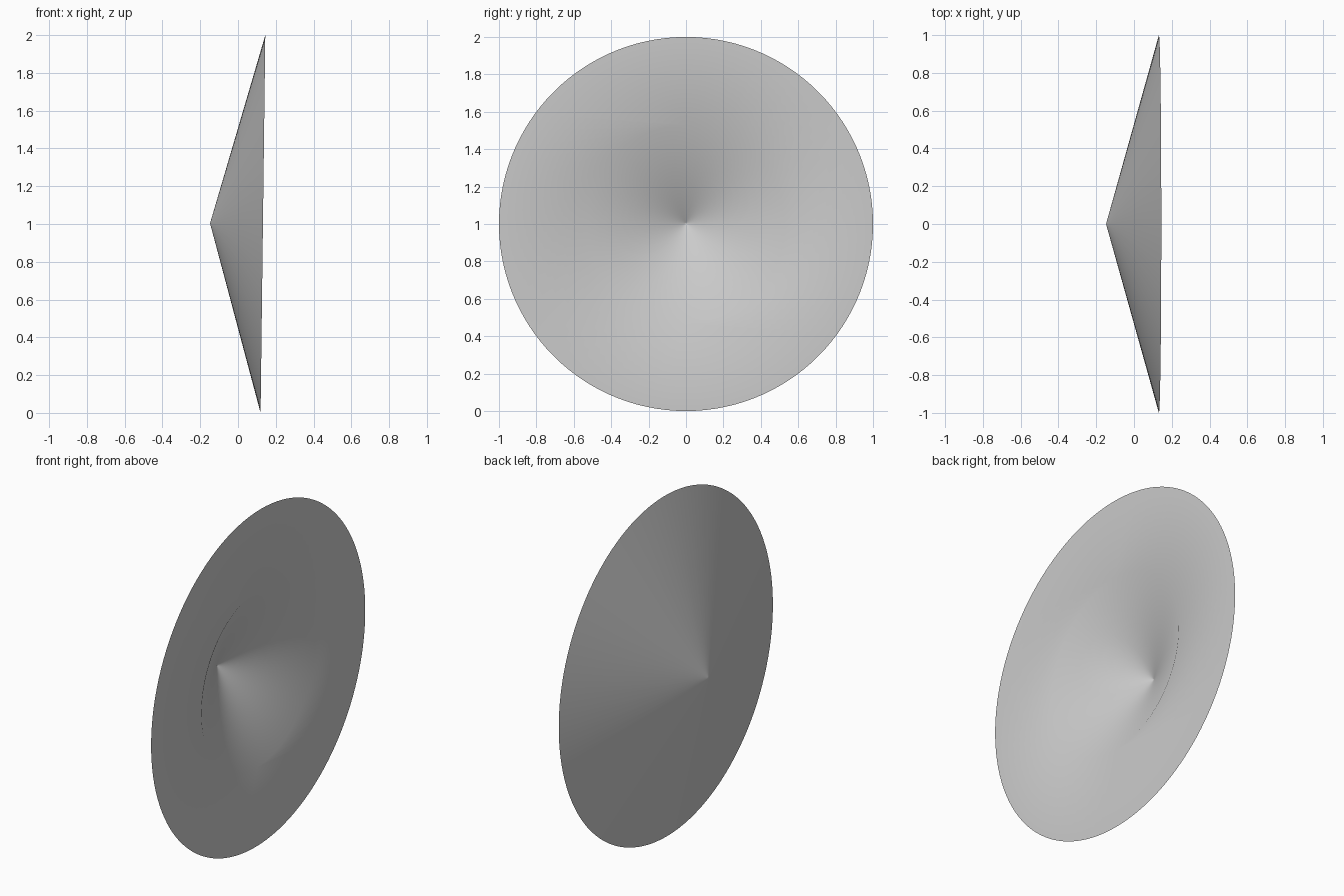
import bpy, bmesh
from math import sin, cos, tau, radians
from mathutils import Matrix

cube = bpy.data.objects.get("Cube")
if cube:
    bpy.data.objects.remove(cube)

N = 120              # sides of every circle
LIP = 0.53           # radius of the conical recess
HEIGHT = 0.28        # cone height
DEPTH = 0.27         # recess depth

grey = bpy.data.materials.new("plain grey")
grey.use_nodes = True
colour = (0.6, 0.6, 0.6, 1)
grey.diffuse_color = colour
grey.node_tree.nodes["Principled BSDF"].inputs["Base Color"].default_value = colour

bm = bmesh.new()


def circle(radius, x):
    return [bm.verts.new((x, radius * cos(tau * i / N), radius * sin(tau * i / N)))
            for i in range(N)]


def cone_surface(base, radius, depth):
    """Cone from a base circle to its tip, with a tiny ring to keep the tip crisp."""
    t = 0.01
    ring = circle(radius * t, -depth * (1 - t))
    tip = bm.verts.new((-depth, 0, 0))
    for i in range(N):
        j = (i + 1) % N
        bm.faces.new((base[i], base[j], ring[j], ring[i]))
        bm.faces.new((ring[i], ring[j], tip))


rim = circle(1, 0)
lip = circle(LIP, 0)
cone_surface(rim, 1, HEIGHT)       # outer shell
cone_surface(lip, LIP, DEPTH)      # recess

# Flat face around the recess: two half strips, each closed by a fan at one lip corner
half = N // 2
span, fan = N // 3, N // 6
for start in (N // 4, N // 4 + half):
    first = start + span // 2 - 2
    corner = lip[start % N]
    for k in range(fan):
        bm.faces.new((corner, rim[(first - k - 1) % N], rim[(first - k) % N]))
    for i in range(half):
        a, b = lip[(start + i) % N], lip[(start + i + 1) % N]
        r, s = first + i * 2 // 3, first + (i + 1) * 2 // 3
        bm.faces.new((a, rim[r % N], b))
        if s > r:
            bm.faces.new((b, rim[r % N], rim[s % N]))

bmesh.ops.recalc_face_normals(bm, faces=bm.faces)

# Stand upright with a slight lean
bm.transform(Matrix.Translation((0.132, 0, 1)) @ Matrix.Rotation(0.0125, 4, 'Y'))

mesh = bpy.data.meshes.new("cone_dish")
bm.to_mesh(mesh)
bm.free()
mesh.materials.append(grey)
dish = bpy.data.objects.new("cone_dish", mesh)
bpy.context.collection.objects.link(dish)

bpy.ops.object.select_all(action='DESELECT')
dish.select_set(True)
bpy.context.view_layer.objects.active = dish
bpy.ops.object.shade_smooth_by_angle(angle=radians(35))
